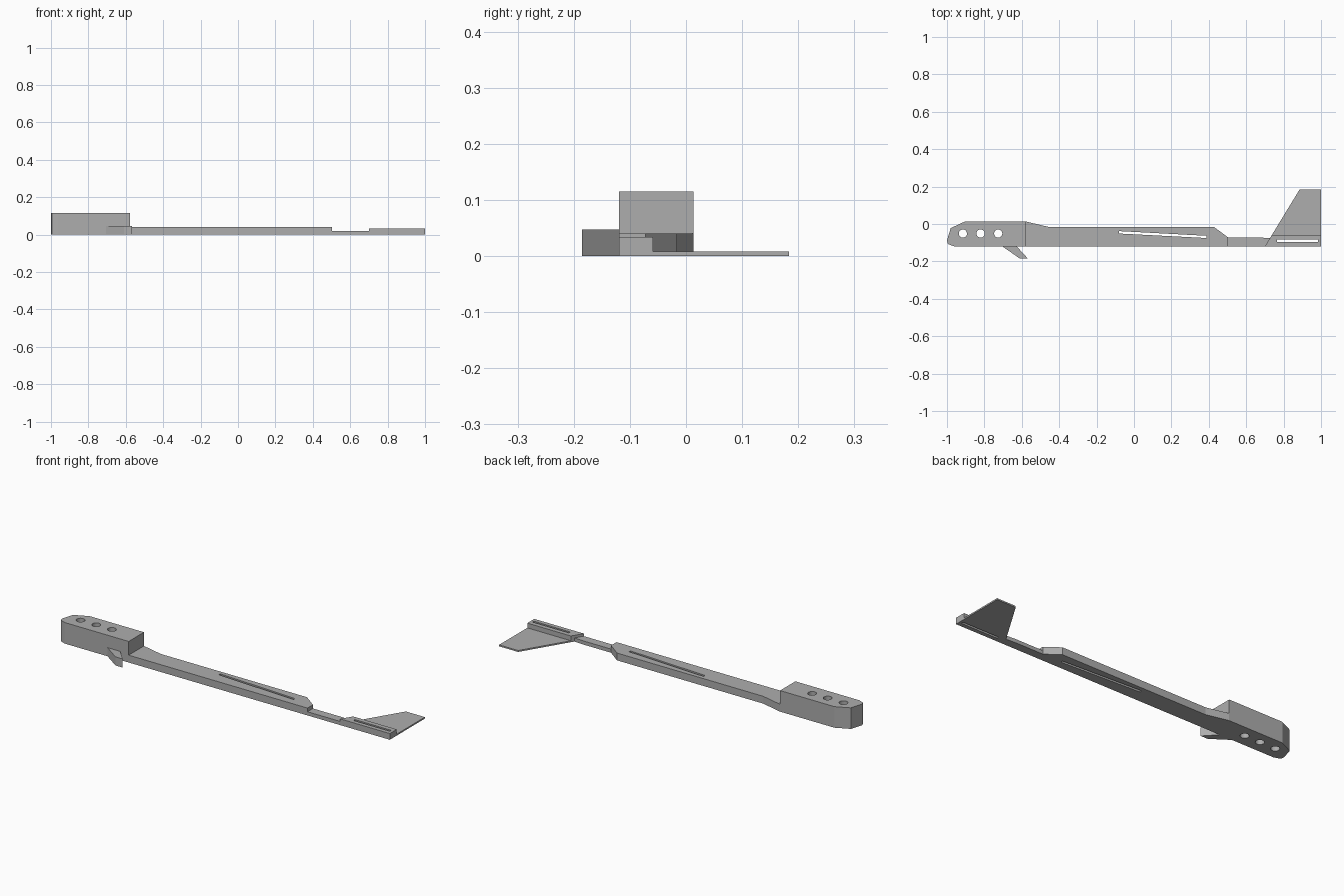
import bpy, bmesh, math

cube = bpy.data.objects.get("Cube")
if cube:
    bpy.data.objects.remove(cube, do_unlink=True)

grey = bpy.data.materials.new("light_grey")
grey.use_nodes = True
colour = (0.42, 0.42, 0.42, 1)
grey.diffuse_color = colour
grey.node_tree.nodes["Principled BSDF"].inputs["Base Color"].default_value = colour


def prism(name, outline, z0, z1):
    """Extrude a plan outline from z0 to z1."""
    bm = bmesh.new()
    face = bm.faces.new([bm.verts.new((x, y, z0)) for x, y in outline])
    ext = bmesh.ops.extrude_face_region(bm, geom=[face])
    verts = [v for v in ext["geom"] if isinstance(v, bmesh.types.BMVert)]
    bmesh.ops.translate(bm, verts=verts, vec=(0, 0, z1 - z0))
    bmesh.ops.recalc_face_normals(bm, faces=bm.faces)
    mesh = bpy.data.meshes.new(name)
    bm.to_mesh(mesh)
    bm.free()
    mesh.materials.append(grey)
    obj = bpy.data.objects.new(name, mesh)
    bpy.context.collection.objects.link(obj)
    return obj


def cut(target, outline):
    """Cut a hole of the given outline right through the target."""
    cutter = prism("cutter", outline, -0.1, 0.3)
    cutter.hide_render = True
    mod = target.modifiers.new("hole", 'BOOLEAN')
    mod.operation = 'DIFFERENCE'
    mod.solver = 'EXACT'
    mod.object = cutter
    bpy.context.view_layer.objects.active = target
    bpy.ops.object.modifier_apply(modifier=mod.name)
    bpy.data.objects.remove(cutter, do_unlink=True)


FRONT = -0.119   # straight front edge shared by all parts
NECK = -0.072
RAIL = -0.059

# Thick nose block with three round holes
nose = prism("nose_block", [(-0.577, FRONT), (-0.577, 0.013), (-0.905, 0.013),
                            (-0.98, -0.022), (-1, -0.088), (-0.995, -0.107),
                            (-0.963, FRONT)], 0, 0.115)
for cx in (-0.915, -0.82, -0.726):
    cut(nose, [(cx + 0.022 * math.cos(i * math.tau / 24),
                -0.051 + 0.022 * math.sin(i * math.tau / 24)) for i in range(24)])

# Long flat body with a slanting slot
body = prism("body_bar", [(-0.577, FRONT), (0.503, FRONT), (0.503, NECK),
                          (0.428, -0.016), (-0.455, -0.016), (-0.577, 0.013)], 0, 0.04)
cut(body, [(-0.08, -0.051), (0.388, -0.075), (0.388, -0.063), (-0.08, -0.038)])

# Thin neck joining body and tail
prism("neck", [(0.503, FRONT), (0.7, FRONT), (0.729, NECK - 0.004),
               (0.67, NECK), (0.503, NECK)], 0, 0.02)

# Raised tail rail with a straight slot
rail = prism("tail_rail", [(0.7, FRONT), (1, FRONT), (1, RAIL), (0.737, RAIL)], 0, 0.034)
cut(rail, [(0.765, -0.096), (0.985, -0.096), (0.985, -0.084), (0.765, -0.084)])

# Thin tail fin
prism("tail_fin", [(0.737, RAIL), (1, RAIL), (1, 0.184), (0.885, 0.184)], 0, 0.008)

# Swept hook on the front side
prism("front_hook", [(-0.705, FRONT), (-0.61, -0.185), (-0.567, -0.185),
                     (-0.628, FRONT)], 0, 0.047)
